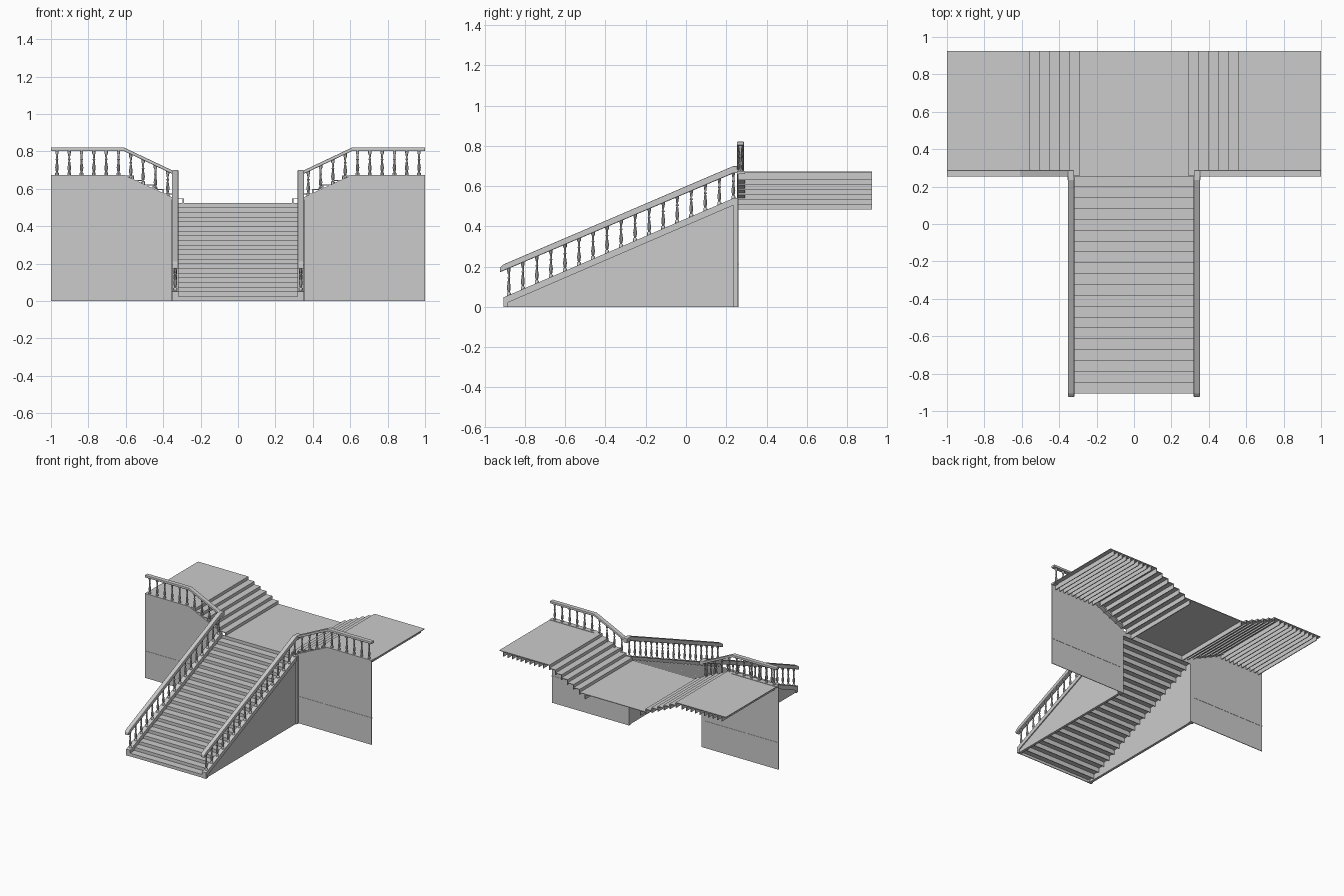
import bpy, bmesh, math
from mathutils import Vector

if "Cube" in bpy.data.objects:
    bpy.data.objects.remove(bpy.data.objects["Cube"])


def finish(name, bm, mirror=False, bevel=0, smooth=False):
    bmesh.ops.recalc_face_normals(bm, faces=bm.faces[:])
    me = bpy.data.meshes.new(name)
    bm.to_mesh(me)
    bm.free()
    ob = bpy.data.objects.new(name, me)
    bpy.context.collection.objects.link(ob)
    if bevel:
        m = ob.modifiers.new("bevel", 'BEVEL')
        m.width, m.segments, m.limit_method = bevel, 2, 'ANGLE'
    if mirror:
        ob.modifiers.new("mirror", 'MIRROR')
    if smooth:
        bpy.context.view_layer.objects.active = ob
        ob.select_set(True)
        bpy.ops.object.shade_smooth_by_angle(angle=math.radians(40))
        ob.select_set(False)
    return ob


def prism(bm, pts, axis, lo, hi):
    """Extrude a 2D outline (other two axes, in order) from lo to hi along axis."""
    rings = []
    for v in (lo, hi):
        ring = []
        for p in pts:
            c = list(p)
            c.insert(axis, v)
            ring.append(bm.verts.new(c))
        rings.append(ring)
    a, b = rings
    bm.faces.new(a)
    bm.faces.new(b[::-1])
    for i in range(len(a)):
        j = (i + 1) % len(a)
        bm.faces.new((a[i], b[i], b[j], a[j]))


def box(bm, x0, x1, y0, y1, z0, z1):
    prism(bm, [(x0, y0), (x1, y0), (x1, y1), (x0, y1)], 2, z0, z1)


def band(line, up, down):
    """Outline of a strip that follows a line between two vertical offsets."""
    return [(a, z + down) for a, z in line] + [(a, z + up) for a, z in reversed(line)]


# turned baluster: (radius, fraction of height)
TURN = [(.010, 0), (.010, .10), (.005, .14), (.008, .22), (.0095, .32), (.006, .48),
        (.0045, .60), (.008, .64), (.0045, .68), (.006, .84), (.009, .88), (.009, 1)]


def baluster(bm, x, y, z, h, n=8):
    rings = []
    for r, t in TURN:
        rings.append([bm.verts.new((x + r * math.cos(2 * math.pi * k / n),
                                    y + r * math.sin(2 * math.pi * k / n),
                                    z + t * h)) for k in range(n)])
    for a, b in zip(rings, rings[1:]):
        for k in range(n):
            j = (k + 1) % n
            bm.faces.new((a[k], a[j], b[j], b[k]))
    bm.faces.new(rings[0][::-1])
    bm.faces.new(rings[-1])


Y0, RUN, RISE, N = -0.905, 0.058, 0.025, 20
TOP, BACK = 0.525, 0.925

# main flight: open-backed treads with hanging risers
bm = bmesh.new()
for k in range(N + 1):
    y, z = Y0 + k * RUN, (k + 1) * RISE
    box(bm, -.325, .325, y, y + .006, max(0, z - .042), z)
    if k < N:
        box(bm, -.325, .325, y, y + RUN + .003, z - .005, z)
finish("main_steps", bm)

# central landing
bm = bmesh.new()
box(bm, -.24, .24, Y0 + N * RUN, BACK, TOP - .005, TOP)
finish("landing", bm)

# side flights and upper floor boards
bm = bmesh.new()
edges = [(.24, TOP), (.29, TOP + .0)]
edges += [(.29 + .0533 * k, TOP + .0245 * (k + 1)) for k in range(6)]
edges.pop(1)
edges += [(.61 + .039 * k, .672) for k in range(10)]
for i, (x, z) in enumerate(edges):
    x1 = edges[i + 1][0] if i + 1 < len(edges) else 1.0
    box(bm, x, x1, .26, BACK, z - .005, z)
    box(bm, x, x + .006, .26, BACK, z - .042, z - .005)
finish("side_steps", bm, mirror=True)

# triangular side wall of the main flight
main = [(-.905, .048), (.24, .542)]
bm = bmesh.new()
prism(bm, [(-.895, 0), (.245, 0), (.245, .525), (-.895, .03)], 0, .325, .345)
finish("main_side_wall", bm, mirror=True)

# sloped stringer, foot block and corner pilaster
bm = bmesh.new()
prism(bm, band(main, 0, -.035), 0, .318, .353)
box(bm, .318, .353, -.907, -.885, 0, .05)
box(bm, .32, .355, .235, .262, 0, .542)
finish("main_stringer", bm, mirror=True)

# main handrail with square-cut slanted ends
bm = bmesh.new()
prism(bm, [(-.925, .172), (.245, .668), (.255, .70), (.235, .70), (-.905, .212),
           (-.925, .195)], 0, .318, .353)
finish("main_handrail", bm, mirror=True, bevel=.005)

# main balusters
bm = bmesh.new()
for k in range(17):
    y = -.88 + k * .0697
    z = .048 + (y + .905) * .4314
    baluster(bm, .3355, y, z - .005, .142)
finish("main_balusters", bm, mirror=True, smooth=True)

# gallery front wall with a low plinth and ledge
upper = [(.345, .552), (.61, .675), (1.0, .675)]
bm = bmesh.new()
prism(bm, [(.345, 0), (1.0, 0), (1.0, .67), (.61, .67), (.345, .547)], 1, .257, .262)
finish("gallery_wall", bm, mirror=True)
bm = bmesh.new()
box(bm, .35, 1.0, .255, .264, .208, .216)
finish("wall_ledge", bm, mirror=True)

# curb, handrail and balusters of the gallery
bm = bmesh.new()
prism(bm, band(upper, 0, -.014), 1, .253, .293)
finish("gallery_curb", bm, mirror=True)
bm = bmesh.new()
rail = [(.335, .688), (.61, .818), (1.0, .818)]
prism(bm, band(rail, .003, -.016), 1, .253, .288)
finish("gallery_handrail", bm, mirror=True, bevel=.004)
bm = bmesh.new()
for k in range(10):
    x = .968 - k * .0658
    z = .675 - max(0, .61 - x) * .464
    baluster(bm, x, .271, z - .004, .135)
finish("gallery_balusters", bm, mirror=True, smooth=True)

# corner newel joining the two handrails
bm = bmesh.new()
box(bm, .32, .353, .235, .288, .665, .70)
finish("rail_corner", bm, mirror=True, bevel=.004)
